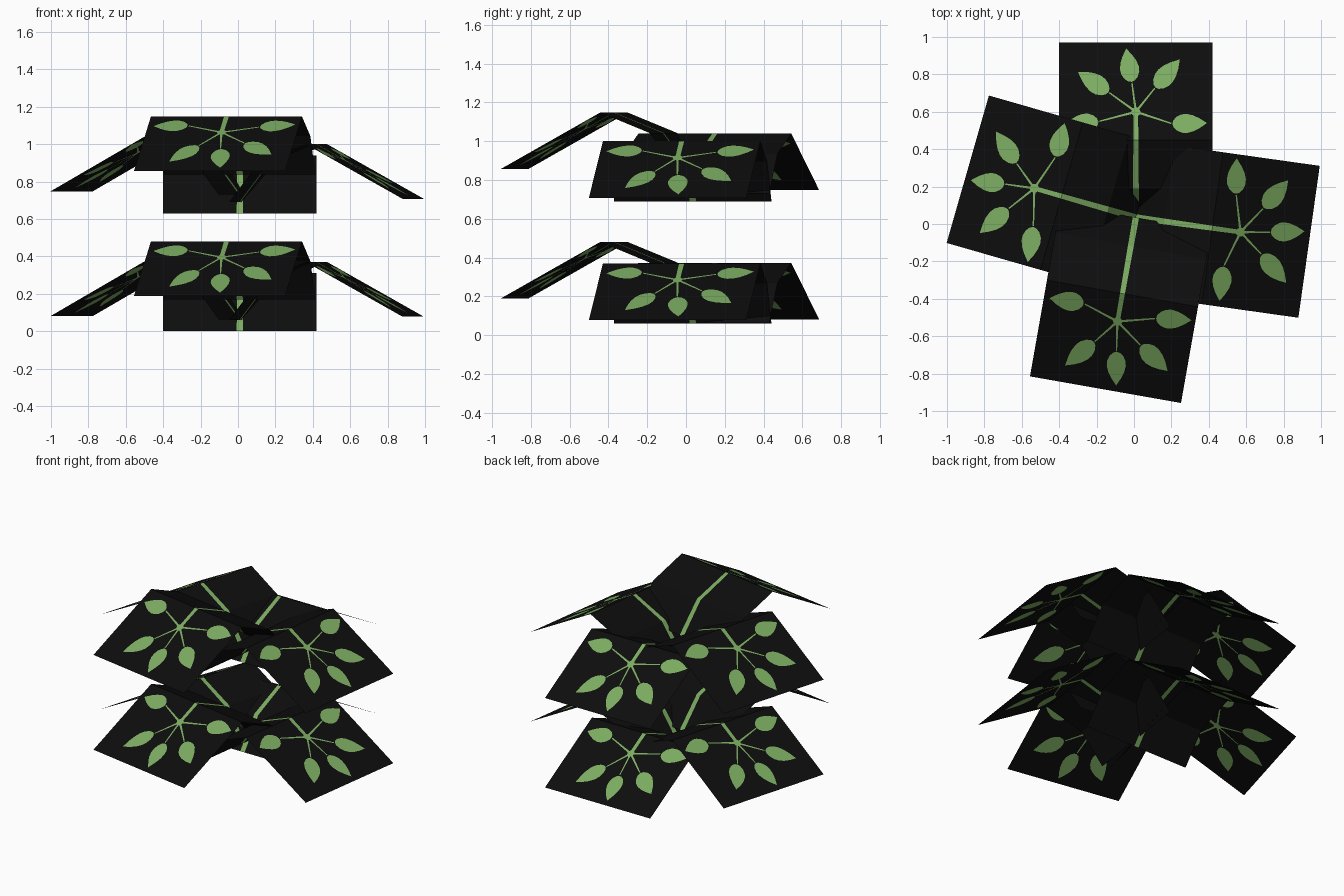
import bpy, math
from mathutils import Vector
from mathutils.geometry import delaunay_2d_cdt

if "Cube" in bpy.data.objects:
    bpy.data.objects.remove(bpy.data.objects["Cube"])


def make_mat(name, col):
    m = bpy.data.materials.new(name)
    m.diffuse_color = (*col, 1)
    m.use_nodes = True
    m.node_tree.nodes["Principled BSDF"].inputs["Base Color"].default_value = m.diffuse_color
    return m


BLACK = make_mat("black card", (0.004, 0.004, 0.004))
GREEN = make_mat("leaf green", (0.2, 0.41, 0.12))

CENTRE = (0.01, 0.035)
HALF = 0.41                       # half width of a card
# bent profile: distance from centre, height below the ridge
PROFILE = [(0.0, -0.31), (0.155, -0.105), (0.413, 0.0), (0.935, -0.292)]
NODE = Vector((0.565, 0.0))       # where the leaf stalks meet
# leaf base and tip, relative to the node (along card, across card)
LEAVES = [((-0.064, -0.195), (-0.06, -0.38)),
          ((0.13, -0.104), (0.28, -0.235)),
          ((0.16, 0.022), (0.338, 0.052)),
          ((0.105, 0.146), (0.214, 0.31)),
          ((-0.052, 0.2), (-0.075, 0.388))]


def strip(a, b, wa, wb):
    """Tapered strip from a to b."""
    a, b = Vector(a), Vector(b)
    n = (b - a).normalized()
    n = Vector((-n.y, n.x))
    return [a - n * wa / 2, b - n * wb / 2, b + n * wb / 2, a + n * wa / 2]


def leaf(base, tip):
    """Leaf outline, widest near its base and pointed at the tip."""
    a, b = NODE + Vector(base), NODE + Vector(tip)
    ax = b - a
    n = Vector((-ax.y, ax.x)).normalized()
    half = [(0.03, 0.018), (0.12, 0.036), (0.27, 0.049), (0.42, 0.051),
            (0.6, 0.043), (0.78, 0.027), (0.92, 0.01)]
    right = [a + ax * t - n * w for t, w in half]
    left = [a + ax * t + n * w for t, w in reversed(half)]
    return [a] + right + [b] + left


def height(d):
    for (d0, z0), (d1, z1) in zip(PROFILE, PROFILE[1:]):
        if d <= d1 + 1e-5:
            return z0 + (z1 - z0) * (d - d0) / (d1 - d0)
    return PROFILE[-1][1]


# flat card pattern: three panels, then stem, node, stalks and leaves cut in
polys = []
for (d0, _), (d1, _) in zip(PROFILE, PROFILE[1:]):
    polys.append([Vector(p) for p in
                  ((d0, -HALF), (d1, -HALF), (d1, HALF), (d0, HALF))])
n_panels = len(polys)
polys.append(strip((0.0, 0), NODE, 0.034, 0.024))
polys.append([NODE + Vector((math.cos(i * math.tau / 8), math.sin(i * math.tau / 8))) * 0.025
              for i in range(8)])
for base, tip in LEAVES:
    polys.append(strip(NODE, NODE + Vector(base) * 0.97, 0.013, 0.007))
    polys.append(leaf(base, tip))

pts, faces = [], []
for p in polys:
    faces.append(list(range(len(pts), len(pts) + len(p))))
    pts += p
verts2d, _, tris, _, _, origin = delaunay_2d_cdt(pts, [], faces, 0, 1e-5, True)
is_green = [any(i >= n_panels for i in o) for o in origin]


def card(name, angle, ridge_z):
    """Bend the flat pattern and turn it outwards from the centre."""
    c, s = math.cos(math.radians(angle)), math.sin(math.radians(angle))
    co = [(CENTRE[0] + v.x * c - v.y * s, CENTRE[1] + v.x * s + v.y * c,
           ridge_z + height(v.x)) for v in verts2d]
    me = bpy.data.meshes.new(name)
    me.from_pydata(co, [], [list(t) for t in tris])
    me.materials.append(BLACK)
    me.materials.append(GREEN)
    for poly, g in zip(me.polygons, is_green):
        poly.material_index = int(g)
    me.update()
    ob = bpy.data.objects.new(name, me)
    bpy.context.collection.objects.link(ob)


# two tiers of four cards
for side, angle, low, high in [("front", -100, 0.48, 1.148), ("right", -8, 0.37, 1.0),
                               ("back", 90, 0.31, 0.94), ("left", 164, 0.373, 1.04)]:
    card("lower_leaf_card_" + side, angle, low)
    card("upper_leaf_card_" + side, angle, high)
